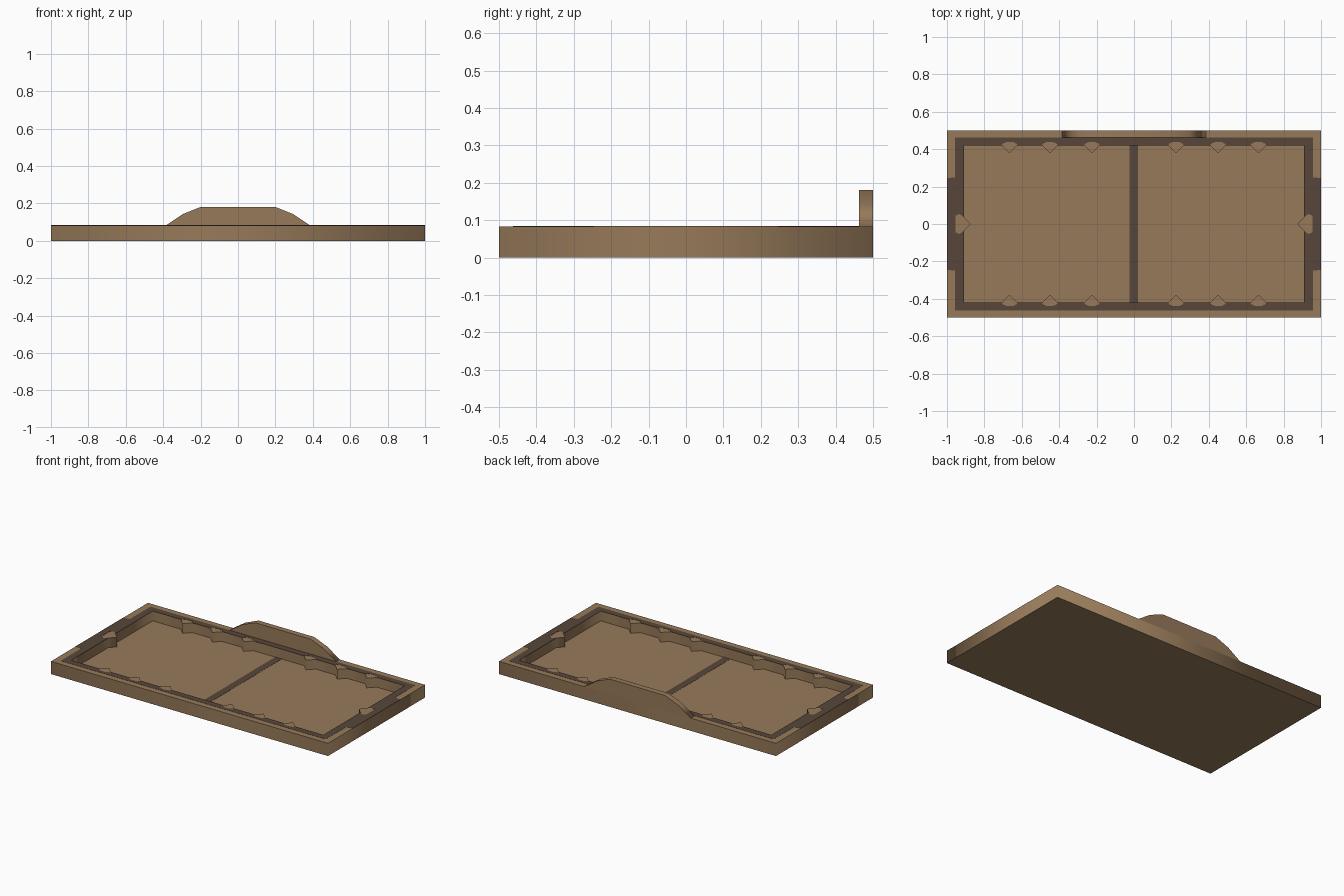
import bpy, bmesh

if "Cube" in bpy.data.objects:
    bpy.data.objects.remove(bpy.data.objects["Cube"])

TOP, FLOOR = 0.083, 0.02       # rim height and sunken floor height
WX, WY = 0.91, 0.42            # inner wall half-sizes
PEG_X = (-0.665, -0.45, -0.225, 0.225, 0.45, 0.665)


def material(name, rgb):
    m = bpy.data.materials.new(name)
    m.diffuse_color = (*rgb, 1)
    m.use_nodes = True
    m.node_tree.nodes["Principled BSDF"].inputs["Base Color"].default_value = m.diffuse_color
    return m


WOOD = material("light_brown_wood", (0.31, 0.195, 0.102))
DARK = material("dark_brown_paint", (0.096, 0.061, 0.042))


def extrude_shape(name, outlines, z0, z1, mat):
    """Filled 2D outlines (inner ones become holes) extruded from z0 to z1."""
    cu = bpy.data.curves.new(name, 'CURVE')
    cu.dimensions, cu.fill_mode = '2D', 'BOTH'
    cu.extrude = (z1 - z0) / 2
    for pts in outlines:
        sp = cu.splines.new('POLY')
        sp.points.add(len(pts) - 1)
        for p, (x, y) in zip(sp.points, pts):
            p.co = (x, y, 0, 1)
        sp.use_cyclic_u = True
    tmp = bpy.data.objects.new(name + "_curve", cu)
    bpy.context.collection.objects.link(tmp)
    dg = bpy.context.evaluated_depsgraph_get()
    me = bpy.data.meshes.new_from_object(tmp.evaluated_get(dg))
    bpy.data.objects.remove(tmp)
    bm = bmesh.new()
    bm.from_mesh(me)
    bmesh.ops.remove_doubles(bm, verts=bm.verts, dist=1e-5)
    bmesh.ops.translate(bm, verts=bm.verts, vec=(0, 0, (z0 + z1) / 2))
    bmesh.ops.recalc_face_normals(bm, faces=bm.faces)
    bm.to_mesh(me)
    bm.free()
    me.materials.clear()
    me.materials.append(mat)
    ob = bpy.data.objects.new(name, me)
    bpy.context.collection.objects.link(ob)
    return ob


def rect(x0, x1, y0, y1):
    return [(x0, y0), (x1, y0), (x1, y1), (x0, y1)]


def wall_outline(long_peg, end_peg):
    """Inner wall loop; peg profiles are (along, outward) points."""
    pts = [(-WX, -WY)]
    pts += [(c + a, -WY - o) for c in PEG_X for a, o in long_peg]
    pts += [(WX, -WY)]
    pts += [(WX + o, a) for a, o in end_peg]
    pts += [(WX, WY)]
    pts += [(c - a, WY + o) for c in reversed(PEG_X) for a, o in long_peg]
    pts += [(-WX, WY)]
    pts += [(-WX - o, -a) for a, o in end_peg]
    return pts


# Tray: a slab with a sunken floor whose walls carry pointed wedges
cavity = wall_outline([(-0.042, 0), (0, -0.042), (0.042, 0)],
                      [(-0.037, 0), (0, -0.037), (0.037, 0)])
tray = extrude_shape("tray", [rect(-1, 1, -0.5, 0.5)], 0, TOP, WOOD)
cutter = extrude_shape("cavity_cutter", [cavity], FLOOR, TOP + 0.1, WOOD)
cutter.hide_render = True
mod = tray.modifiers.new("cavity", 'BOOLEAN')
mod.operation, mod.solver, mod.object = 'DIFFERENCE', 'EXACT', cutter
bpy.context.view_layer.objects.active = tray
bpy.ops.object.modifier_apply(modifier=mod.name)
bpy.data.objects.remove(cutter)

# Painted band around the rim, leaving the wedge tops bare
bare = wall_outline(
    [(-0.042, 0), (-0.036, 0.01), (-0.015, 0.019), (0.015, 0.019), (0.036, 0.01), (0.042, 0)],
    [(-0.037, 0), (-0.053, 0.022), (-0.045, 0.045), (0.045, 0.045), (0.053, 0.022), (0.037, 0)])
side = [(0.956, -0.462), (0.956, -0.25), (1.0, -0.245),
        (1.0, 0.245), (0.956, 0.25), (0.956, 0.462)]
outer = side + [(-x, -y) for x, y in side]
extrude_shape("rim_band", [outer, bare], TOP - 0.001, TOP + 0.001, DARK)

# Painted centre line across the floor
extrude_shape("centre_line", [rect(-0.025, 0.022, -WY, WY)],
              FLOOR - 0.001, FLOOR + 0.001, DARK)

# Raised backboard with stepped shoulders, stood upright at the back
half = [(0.385, 0), (0.295, 0.06), (0.2, 0.098)]
board = extrude_shape("backboard", [half + [(-x, z) for x, z in reversed(half)]],
                      0, 0.037, WOOD)
for v in board.data.vertices:
    x, h, d = v.co
    v.co = (x, 0.5 - d, TOP + h)
bm = bmesh.new()
bm.from_mesh(board.data)
bmesh.ops.recalc_face_normals(bm, faces=bm.faces)
bm.to_mesh(board.data)
bm.free()
